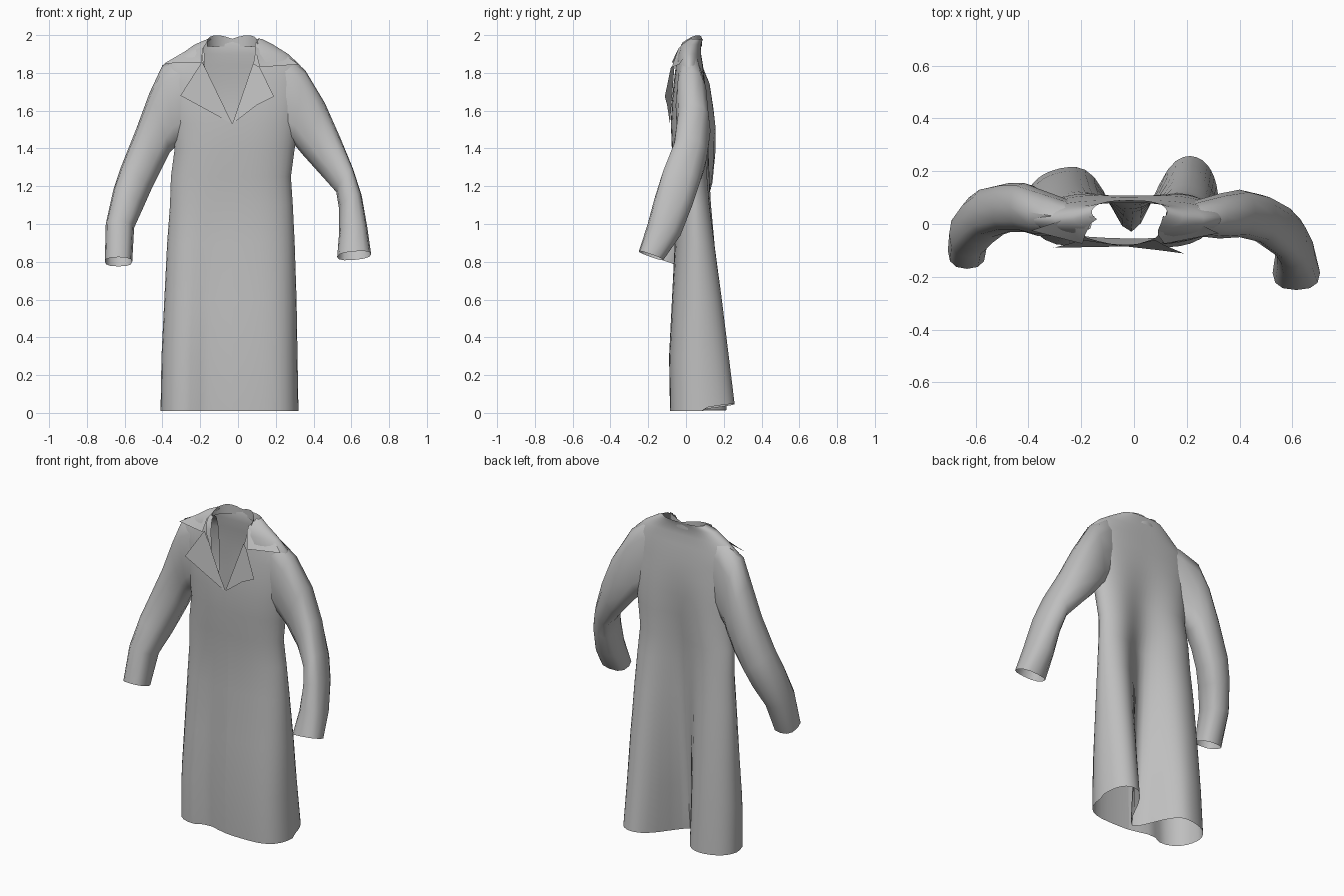
import bpy, math
from mathutils import Vector

cube = bpy.data.objects.get("Cube")
if cube:
    bpy.data.objects.remove(cube, do_unlink=True)

cloth = bpy.data.materials.new("grey cloth")
cloth.use_nodes = True
grey = (0.52, 0.52, 0.52, 1)
cloth.diffuse_color = grey
cloth.node_tree.nodes["Principled BSDF"].inputs["Base Color"].default_value = grey


def make(name, verts, faces, angle=50):
    mesh = bpy.data.meshes.new(name)
    mesh.from_pydata(verts, [], faces)
    mesh.materials.append(cloth)
    ob = bpy.data.objects.new(name, mesh)
    bpy.context.collection.objects.link(ob)
    bpy.ops.object.select_all(action='DESELECT')
    ob.select_set(True)
    bpy.context.view_layer.objects.active = ob
    bpy.ops.object.shade_smooth_by_angle(angle=math.radians(angle))
    return ob


def loft(name, rings, closed):
    n = len(rings[0])
    faces = []
    for r in range(len(rings) - 1):
        for i in range(n if closed else n - 1):
            j = (i + 1) % n
            faces.append((r * n + i, r * n + j, (r + 1) * n + j, (r + 1) * n + i))
    return make(name, [p for ring in rings for p in ring], faces)


def bump(x, centre, width):
    return math.exp(-((x - centre) / width) ** 2)


# Body: height, right x, left x, front y, back y, right and left neck edge
V = -0.03
rows = [
    (0.01, -.41, .32, -.085, .25, V, V),
    (0.30, -.405, .315, -.09, .23, V, V),
    (0.60, -.39, .31, -.075, .205, V, V),
    (0.90, -.375, .30, -.06, .175, V, V),
    (1.10, -.36, .29, -.055, .155, V, V),
    (1.25, -.355, .28, -.065, .145, V, V),
    (1.40, -.335, .30, -.075, .14, V, V),
    (1.53, -.35, .32, -.08, .13, V, V),
    (1.65, -.37, .335, -.075, .115, -.09, .015),
    (1.75, -.385, .34, -.065, .10, -.14, .05),
    (1.84, -.38, .33, -.055, .09, -.18, .08),
    (1.90, -.30, .265, -.045, .08, -.19, .09),
    (1.95, -.23, .185, -.03, .08, -.185, .09),
    (1.98, -.16, .125, 0, .09, -.14, .11),
]


def body_ring(z, xr, xl, yf, yb, vr, vl, n=10):
    mid, centre, half = (yf + yb) / 2, (xr + xl) / 2, (xl - xr) / 2
    fade = max(0, 1 - z / 1.2)
    groove = max(0, 0.28 - 0.165 * z)

    def point(x, side):
        u = min(1, abs(x - centre) / half)
        thick = (1 - u ** (3 + 3 * fade)) ** 0.53
        if side < 0:
            # pressed fold down the front
            fold = bump(x, -.18, .05 if x < -.18 else .11)
            return (x, mid + (yf - mid) * thick + 0.04 * fade * fold, z)
        # two full skirts with a deep groove between them
        y = mid + (yb - mid) * thick + 0.12 * fade * x * thick
        y -= groove * bump(x, -.01, .11 + .03 * z)
        lift = max(0, y) * min(1, max(0.1, 0.5 + 1.5 * x))
        return (x, y, z + 0.18 * fade ** 4 * lift)

    ease = [math.sin(math.pi / 2 * i / n) for i in range(n + 1)]
    left = [point(vl + (xl - vl) * t, -1) for t in ease]
    back = [point(centre + half * math.cos(math.pi * i / 32), 1) for i in range(1, 32)]
    right = [point(vr + (xr - vr) * t, -1) for t in reversed(ease)]
    return left + back + right


loft("coat_body", [body_ring(*r) for r in rows], False)


# Sleeves: outer x, z, inner x, z, front y, back y
def boxy(v):
    return math.copysign(abs(v) ** 0.8, v)


def sleeve(name, sections, sides=12):
    rings = []
    for k, (xo, zo, xi, zi, yf, yb) in enumerate(sections):
        a, b = Vector((xo, 0, zo)), Vector((xi, 0, zi))
        tilt = -0.35 * k / (len(sections) - 1)
        ring = []
        for i in range(sides):
            t = 2 * math.pi * i / sides
            p = (a + b) / 2 + (a - b) / 2 * boxy(math.cos(t))
            dy = (yb - yf) / 2 * boxy(math.sin(t))
            ring.append((p.x, (yf + yb) / 2 + dy, p.z + tilt * dy))
        rings.append(ring if xo < 0 else ring[::-1])
    return loft(name, rings, True)


sleeve("left_sleeve", [
    (.16, 1.93, .12, 1.55, -.02, .06),
    (.26, 1.895, .21, 1.48, -.045, .09),
    (.355, 1.815, .29, 1.43, -.055, .115),
    (.46, 1.64, .34, 1.37, -.05, .13),
    (.54, 1.46, .43, 1.27, -.07, .11),
    (.61, 1.29, .52, 1.17, -.13, .07),
    (.655, 1.15, .535, 1.08, -.165, .03),
    (.685, .98, .535, .95, -.205, -.03),
    (.705, .84, .525, .825, -.25, -.12),
])
sleeve("right_sleeve", [
    (-.18, 1.93, -.16, 1.55, -.02, .06),
    (-.29, 1.90, -.25, 1.47, -.045, .10),
    (-.40, 1.84, -.33, 1.41, -.045, .135),
    (-.47, 1.69, -.36, 1.38, -.03, .155),
    (-.54, 1.50, -.41, 1.28, -.03, .155),
    (-.62, 1.30, -.46, 1.18, -.05, .14),
    (-.66, 1.18, -.50, 1.09, -.08, .11),
    (-.70, 1.00, -.55, .98, -.125, .05),
    (-.705, .80, -.56, .80, -.17, -.03),
])


# Lapels folded back from the neck opening
def flap(name, pts):
    return make(name, pts, [tuple(range(len(pts)))], 20)


flap("right_lapel", [(V, -.085, 1.53), (-.19, -.06, 1.86), (-.305, -.09, 1.68)])
flap("left_lapel", [(V, -.085, 1.53), (.10, -.10, 1.63), (.19, -.112, 1.675),
                    (.115, -.08, 1.83), (.08, -.06, 1.85)])


# Collar leaves lying on the shoulders
def collar_leaf(name, tip, notch, neck, top):
    verts = [tip, notch, neck, top, ((tip[0] + top[0]) / 2, .015, 1.92)]
    make(name, verts, [(0, 1, 4), (1, 2, 4), (2, 3, 4)], 40)


collar_leaf("right_collar", (-.39, -.025, 1.85), (-.195, -.075, 1.855),
            (-.185, -.04, 1.93), (-.15, .03, 1.985))
collar_leaf("left_collar", (.32, -.035, 1.845), (.115, -.075, 1.83),
            (.09, -.04, 1.93), (.11, .03, 1.985))

# Standing collar band behind the neck
band = []
for lower in (True, False):
    ring = []
    for i in range(13):
        t = math.pi * i / 12
        rim = 1.96 + 0.02 * math.sin(t) + 0.025 * abs(math.sin(2 * t))
        ring.append((-.03 + .135 * math.cos(t), -.02 + .105 * math.sin(t),
                     1.94 if lower else rim))
    band.append(ring)
loft("collar_band", band, False)
